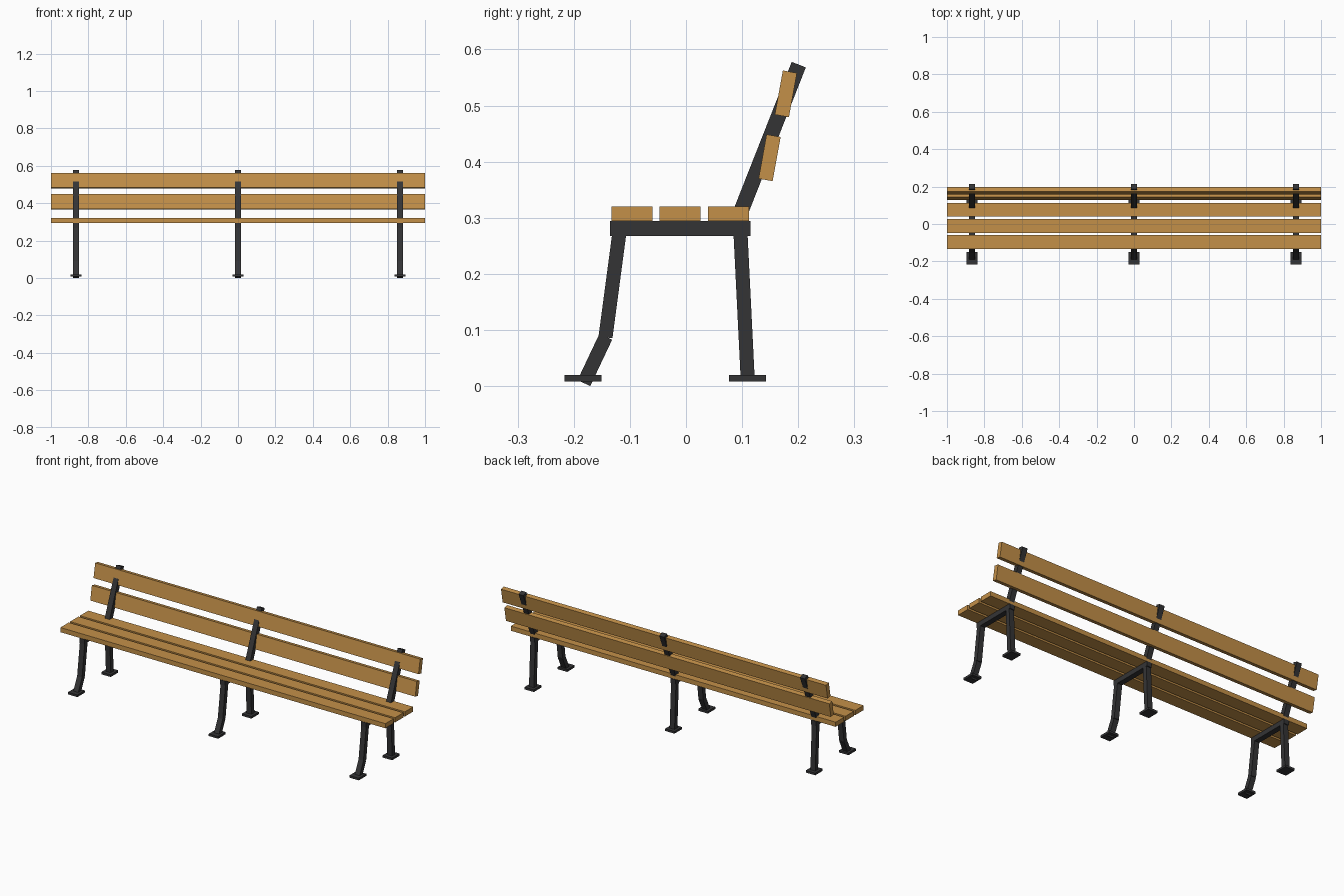
import bpy
import math
from mathutils import Vector

cube = bpy.data.objects.get("Cube")
if cube:
    bpy.data.objects.remove(cube, do_unlink=True)


def material(name, color):
    mat = bpy.data.materials.new(name)
    mat.use_nodes = True
    mat.diffuse_color = color
    bsdf = next(n for n in mat.node_tree.nodes if n.type == 'BSDF_PRINCIPLED')
    bsdf.inputs["Base Color"].default_value = color
    return mat


wood = material("warm wood", (0.55, 0.28, 0.066, 1))
iron = material("dark iron", (0.034, 0.034, 0.036, 1))


def box(name, center, size, mat, tilt=0.0):
    """Box tilted about the x axis."""
    bpy.ops.mesh.primitive_cube_add(size=1, location=center, rotation=(tilt, 0, 0))
    obj = bpy.context.object
    obj.name = name
    obj.scale = size
    obj.data.materials.append(mat)
    bpy.ops.object.transform_apply(location=False, rotation=False, scale=True)
    return obj


def bar(name, x, start, end, thickness=0.025, width=0.03):
    """Square bar between two (y, z) points in the plane at x."""
    a, b = Vector((x, *start)), Vector((x, *end))
    d = b - a
    return box(name, (a + b) / 2, (width, thickness, d.length), iron,
               math.atan2(-d.y, d.z))


# Seat slats
for i, y in enumerate((-0.0965, -0.0105, 0.0755)):
    box(f"seat_slat_{i + 1}", (0, y, 0.307), (2, 0.073, 0.026), wood)

# Backrest slats, leaning back
for name, y, z in (("lower", 0.149, 0.407), ("upper", 0.182, 0.521)):
    box(f"{name}_back_slat", (0, y - (0.004 if name == "upper" else 0), z),
        (2, 0.0255, 0.08), wood, math.radians(-10.3))

# Three iron frames
for side, x in (("right", -0.866), ("middle", 0), ("left", 0.866)):
    box(f"{side}_seat_rail", (x, -0.01, 0.281), (0.03, 0.25, 0.026), iron)
    bar(f"{side}_front_leg_upper", x, (-0.1185, 0.275), (-0.1435, 0.087))
    bar(f"{side}_front_leg_lower", x, (-0.143, 0.088), (-0.182, 0.0055))
    bar(f"{side}_rear_leg", x, (0.097, 0.275), (0.11, 0.012))
    bar(f"{side}_back_post", x, (0.089, 0.289), (0.201, 0.573), 0.027)
    for end, y in (("front", -0.1835), ("rear", 0.1095)):
        box(f"{side}_{end}_foot", (x, y, 0.014), (0.058, 0.066, 0.012), iron)
